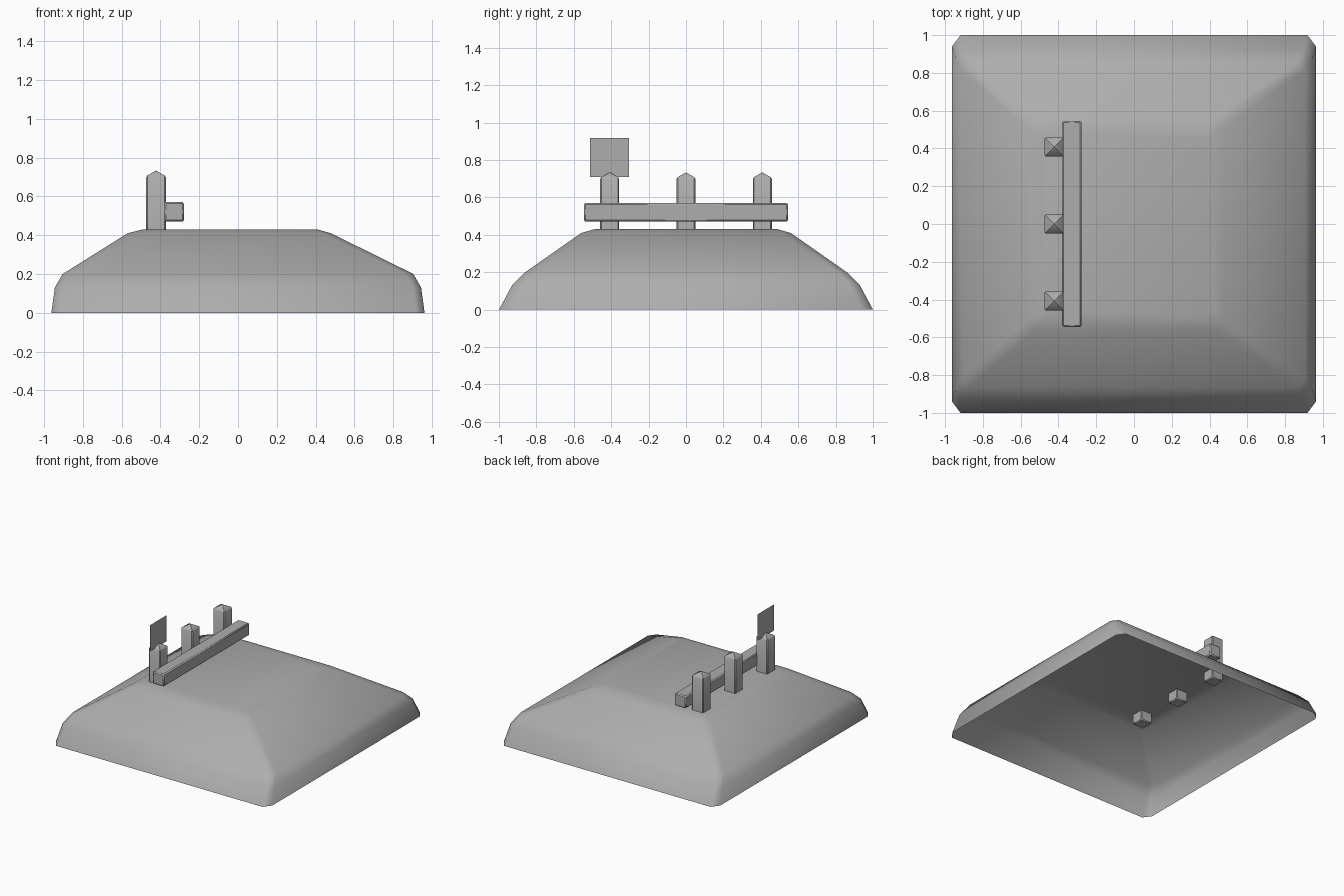
import bpy, bmesh

if "Cube" in bpy.data.objects:
    bpy.data.objects.remove(bpy.data.objects["Cube"])

grey = bpy.data.materials.new("dark_grey")
grey.diffuse_color = (0.42, 0.42, 0.42, 1)
grey.use_nodes = True
grey.node_tree.nodes["Principled BSDF"].inputs["Base Color"].default_value = grey.diffuse_color


def finish(name, bm, bevel=0, smooth=None):
    bmesh.ops.recalc_face_normals(bm, faces=bm.faces)
    me = bpy.data.meshes.new(name)
    bm.to_mesh(me)
    bm.free()
    me.materials.append(grey)
    ob = bpy.data.objects.new(name, me)
    bpy.context.collection.objects.link(ob)
    bpy.ops.object.select_all(action="DESELECT")
    ob.select_set(True)
    bpy.context.view_layer.objects.active = ob
    if bevel:
        mod = ob.modifiers.new("bevel", "BEVEL")
        mod.width = bevel
        mod.segments = 1
        mod.limit_method = "ANGLE"
        mod.angle_limit = 1.0
        bpy.ops.object.modifier_apply(modifier=mod.name)
    if smooth:
        bpy.ops.object.shade_smooth_by_angle(angle=smooth)
    return ob


def box(bm, lo, hi):
    r = bmesh.ops.create_cube(bm, size=1)
    for v in r["verts"]:
        v.co = [(a + b) / 2 + c * (b - a) for a, b, c in zip(lo, hi, v.co)]


# mound: stacked rectangles with clipped corners, open underneath
# each level: z, x min, x max, half depth, clip x, clip y
levels = [(0.0, -0.963, 0.963, 1.0, 0.045, 0.06),
          (0.13, -0.945, 0.945, 0.93, 0.04, 0.05),
          (0.2, -0.905, 0.905, 0.86, 0.04, 0.05),
          (0.41, -0.57, 0.48, 0.56, 0.05, 0.05),
          (0.43, -0.49, 0.41, 0.49, 0.04, 0.04)]
bm = bmesh.new()
rings = []
for z, x0, x1, y, cx, cy in levels:
    pts = [(x0 + cx, -y), (x1 - cx, -y), (x1, cy - y), (x1, y - cy),
           (x1 - cx, y), (x0 + cx, y), (x0, y - cy), (x0, cy - y)]
    rings.append([bm.verts.new((px, py, z)) for px, py in pts])
for a, b in zip(rings, rings[1:]):
    for i in range(8):
        j = (i + 1) % 8
        bm.faces.new((a[i], a[j], b[j], b[i]))
bm.faces.new(rings[-1])
finish("mound", bm, smooth=1.3)

# posts with low pyramid caps, sunk into the mound
PX, HALF = -0.423, 0.051
for i, y in enumerate((-0.408, 0, 0.408)):
    bm = bmesh.new()
    box(bm, (PX - HALF, y - HALF, 0.35), (PX + HALF, y + HALF, 0.705))
    top = max(bm.faces, key=lambda f: f.calc_center_median().z)
    tip = bmesh.ops.poke(bm, faces=[top])["verts"][0]
    tip.co.z = 0.734
    finish(f"post_{i + 1}", bm, bevel=0.007, smooth=0.7)

# rail along the posts
bm = bmesh.new()
box(bm, (-0.38, -0.546, 0.471), (-0.278, 0.546, 0.571))
finish("rail", bm, bevel=0.008, smooth=0.7)

# thin upright flag on the front post
bm = bmesh.new()
bm.faces.new([bm.verts.new((PX, y, z)) for y, z in
              ((-0.512, 0.708), (-0.306, 0.708), (-0.306, 0.918), (-0.512, 0.918))])
finish("flag", bm)
